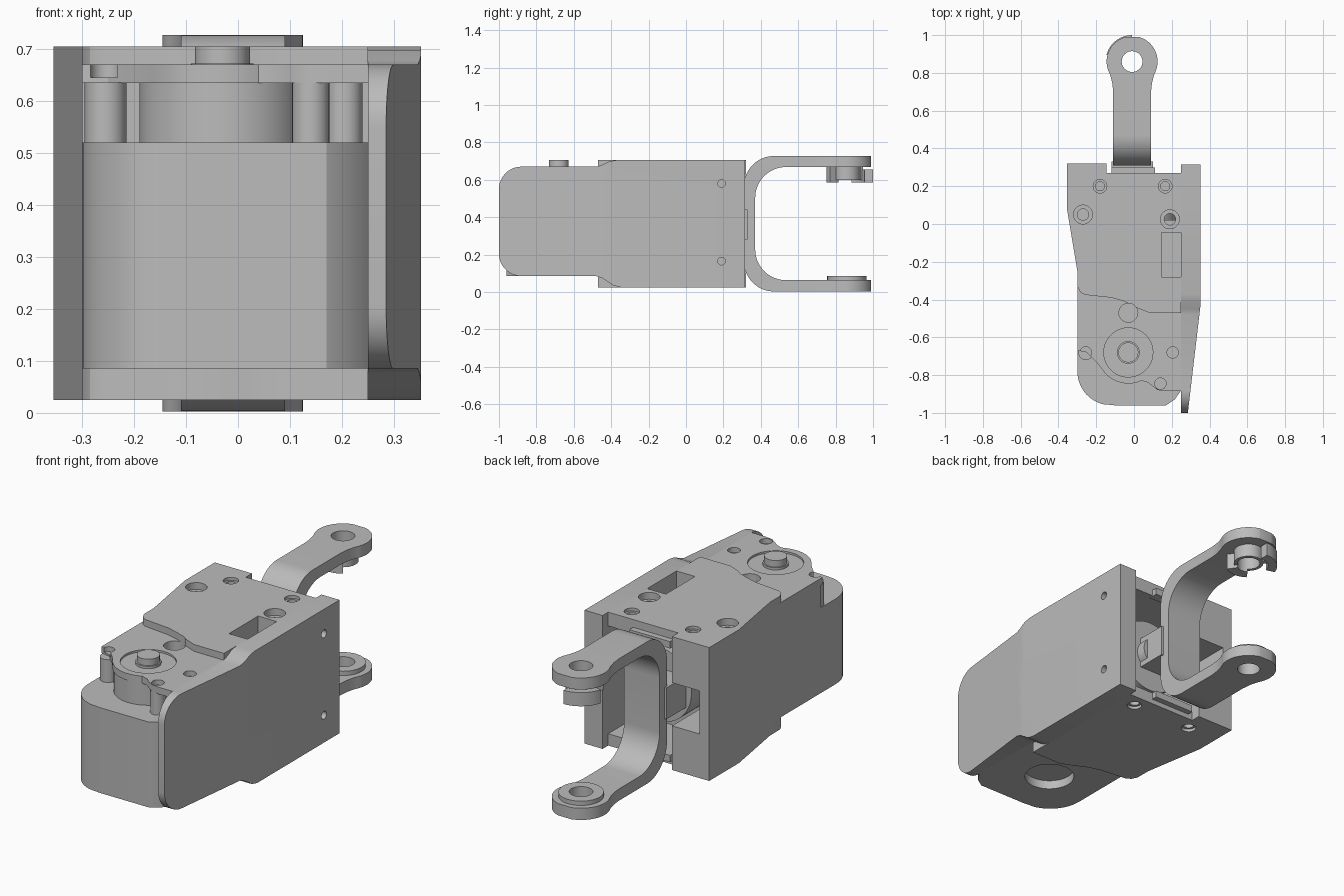
import bpy, bmesh, math

if "Cube" in bpy.data.objects:
    bpy.data.objects.remove(bpy.data.objects["Cube"])

grey = bpy.data.materials.new("plain_grey")
grey.diffuse_color = (0.5, 0.5, 0.5, 1)
grey.use_nodes = True
grey.node_tree.nodes["Principled BSDF"].inputs["Base Color"].default_value = grey.diffuse_color


def arc(cx, cy, r, a0, a1, n=16):
    return [(cx + r * math.cos(math.radians(a0 + (a1 - a0) * i / n)),
             cy + r * math.sin(math.radians(a0 + (a1 - a0) * i / n))) for i in range(n + 1)]


def circle(cx, cy, r, n=40):
    return arc(cx, cy, r, 0, 360, n)[:-1]


def rect(x0, x1, y0, y1):
    return [(x0, y0), (x1, y0), (x1, y1), (x0, y1)]


def sector(cx, cy, r0, r1, a0, a1):
    return arc(cx, cy, r1, a0, a1) + arc(cx, cy, r0, a1, a0)


def prism(name, pts, lo, hi, axis="z"):
    """Extrude a 2D outline along an axis."""
    place = {"x": lambda a, b: (lo, a, b),
             "y": lambda a, b: (a, lo, b),
             "z": lambda a, b: (a, b, lo)}[axis]
    bm = bmesh.new()
    face = bm.faces.new([bm.verts.new(place(a, b)) for a, b in pts])
    ext = bmesh.ops.extrude_face_region(bm, geom=[face])
    step = [hi - lo if axis == k else 0 for k in "xyz"]
    bmesh.ops.translate(bm, vec=step,
                        verts=[v for v in ext["geom"] if isinstance(v, bmesh.types.BMVert)])
    bmesh.ops.recalc_face_normals(bm, faces=bm.faces[:])
    mesh = bpy.data.meshes.new(name)
    bm.to_mesh(mesh)
    bm.free()
    mesh.materials.append(grey)
    obj = bpy.data.objects.new(name, mesh)
    bpy.context.collection.objects.link(obj)
    return obj


def cut(obj, pts, lo, hi, axis="z", op="DIFFERENCE"):
    """Boolean an extruded outline with obj, then drop the cutter."""
    cutter = prism("cutter", pts, lo, hi, axis)
    cutter.hide_render = True
    mod = obj.modifiers.new("cut", "BOOLEAN")
    mod.operation, mod.solver, mod.object = op, "EXACT", cutter
    bpy.context.view_layer.update()
    dg = bpy.context.evaluated_depsgraph_get()
    mesh = bpy.data.meshes.new_from_object(obj.evaluated_get(dg))
    obj.modifiers.clear()
    obj.data = mesh
    bpy.data.objects.remove(cutter)


SX, SY = -0.03, -0.68            # output shaft axis
EX, EY = -0.01, 0.86             # fork eye axis
left_side = [(-.355, .32), (-.355, .08), (-.30, -.25)]
notched_back = [(.25, .27), (-.145, .27), (-.145, .32)]

# Lower case with rounded front corner and rear cavity
lower = prism("lower_case", left_side + [(-.30, -.78)] + arc(-.12, -.78, .18, 190, 255, 8)
              + [(-.10, -.96), (.17, -.96), (.215, -.93), (.25, -.88), (.25, .32)], .085, .52)
# Upper case set back behind the front bosses
upper = prism("upper_case", left_side + [(-.30, -.66), (.25, -.66), (.25, .32)], .52, .635)
for part in (lower, upper):
    cut(part, rect(-.145, .3, .02, .4), 0, .8)
    cut(part, rect(-.30, -.10, .10, .4), .25, .47, "z")
cut(lower, circle(SX, SY, .12), 0, .13)

# Upper case rim with the wavy front edge
rim = prism("case_rim", left_side + [(-.30, -.67), (-.25, -.68), (-.20, -.73)]
            + arc(SX, SY, .165, 212, 295, 14) + [(.075, -.84), (.10, -.86), (.13, -.88),
            (.17, -.885), (.25, -.885)] + notched_back, .635, .67)

# Top and bottom covers with the curved step edge
cover = left_side + [(-.30, -.33), (-.285, -.36), (-.26, -.375), (-.12, -.39), (-.05, -.41),
                     (.02, -.445), (.08, -.47), (.25, -.47)] + notched_back
top = prism("top_cover", cover, .67, .705)
bottom = prism("bottom_cover", cover, .025, .085)

# Screw holes and openings in the covers
for x, y in ((-.18, .2), (.165, .2)):
    for part, a, b, c, d in ((top, .6, .8, .69, .8), (rim, .645, .8, .8, .9),
                             (bottom, 0, .07, 0, .04)):
        cut(part, circle(x, y, .024, 24), a, b)
        if part is not rim:
            cut(part, circle(x, y, .036, 24), c, d)
for x, y in ((-.27, .05), (.19, .025)):
    cut(top, circle(x, y, .05), .6, .8)
    cut(rim, circle(x, y, .03), .6, .8)
for part in (top, rim, upper):
    cut(part, rect(.145, .27, -.28, -.045), .56, .8)
    cut(part, circle(SX, -.47, .05), .6, .8)
for x, y in ((-.255, -.68), (.205, -.68), (.14, -.845)):
    cut(rim, circle(x, y, .03, 24), .645, .8)
cut(rim, circle(SX, SY, .13), .66, .8)

# Front bosses and output shaft
prism("shaft_housing", circle(SX, SY, .16, 64), .52, .636)
prism("output_shaft", circle(SX, SY, .053), .6, .705)
prism("shaft_collar", circle(SX, SY, .06), .6, .672)
for x, y, r in ((-.255, -.68, .04), (.205, -.68, .035), (.14, -.845, .036)):
    prism("screw_post", circle(x, y, r, 24), .52, .636)

# Right side plate with rounded front, tapered in plan
side = prism("side_plate", [(.315, .025), (.315, .705), (-.37, .705), (-.41, .698), (-.45, .678),
             (-.48, .67)] + arc(-.88, .55, .12, 90, 180, 12) + arc(-.88, .205, .12, 180, 270, 12)
             + [(-.48, .085), (-.45, .075), (-.39, .035), (-.35, .025)], .25, .352, "x")
cut(side, [(.36, -.35), (.352, -.43), (.285, -1.0), (.279, -1.05), (.6, -1.05), (.6, -.35)], -.1, 1)
for z in (.165, .58):
    cut(side, circle(.19, z, .02, 24), .31, .4, "x")

# Parts inside the rear cavity
prism("motor", circle(.04, .36, .19, 48), .0, .17, "y")
prism("motor_nose", circle(.04, .36, .08), .15, .22, "y")
prism("hinge_block", rect(-.12, .10, .28, .44), .15, .33, "y")
for z0, z1 in ((.63, .665), (.05, .085)):
    prism("rear_lip", rect(-.12, .11, .25, .30), z0, z1)

# U-shaped fork: side profile intersected with the plan outline
u_outer = [(.99, .727)] + arc(.47, .567, .16, 90, 180) + arc(.47, .163, .16, 180, 270) + [(.99, .003)]
u_inner = [(.99, .063)] + arc(.535, .228, .165, 270, 180) + arc(.535, .503, .165, 180, 90) + [(.99, .668)]
fork = prism("fork", u_outer + u_inner, -.2, .2, "x")
plan = ([(-.11, .25), (.09, .25), (.09, .70), (.095, .745), (.105, .785)]
        + arc(EX, EY, .135, -25, 205, 40) + [(-.125, .785), (-.115, .745), (-.11, .70)])
cut(fork, plan, -.1, 1, "z", "INTERSECT")
cut(fork, circle(EX, EY, .055), -.1, 1)

# Eye bosses: low ring below, broken clip ring above
low = prism("lower_eye_ring", circle(EX, EY, .105), .06, .085)
cut(low, circle(EX, EY, .055), 0, .2)
ring = prism("upper_eye_ring", circle(EX, EY, .072), .60, .67)
cut(ring, circle(EX, EY, .055), .5, .8)
prism("clip_tab", sector(EX, EY, .055, .11, 235, 305), .585, .67)
prism("clip_wing", sector(EX, EY, .095, .14, 90, 165), .585, .655)
prism("clip_web", sector(EX, EY, .06, .10, 120, 140), .60, .67)

# Smooth curved walls, keep hard edges
for obj in bpy.context.scene.objects:
    obj.select_set(True)
    bpy.context.view_layer.objects.active = obj
bpy.ops.object.shade_smooth_by_angle(angle=math.radians(30))
